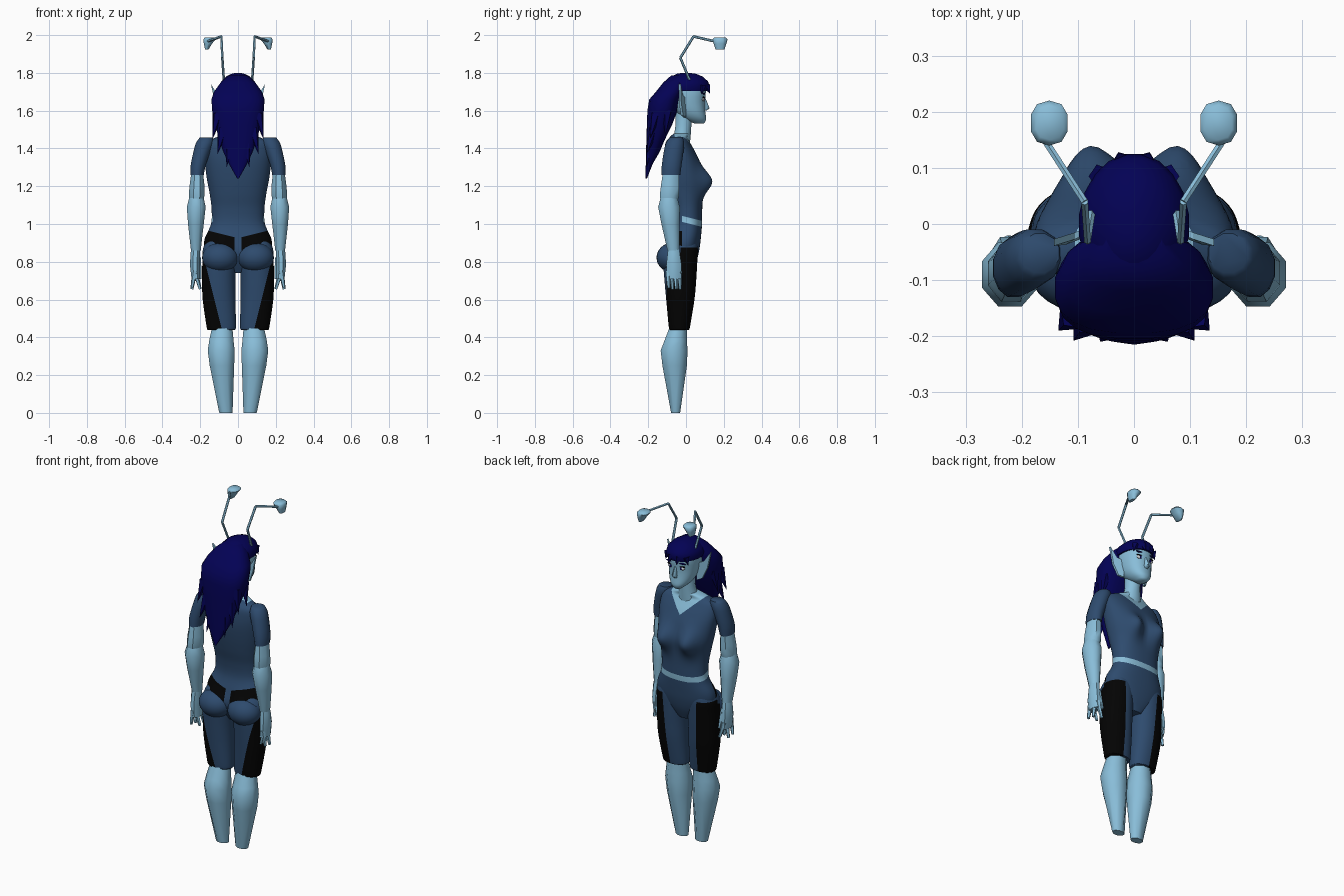
import bpy, bmesh, math
from math import sin, cos, pi, exp
from mathutils import Vector, Matrix

def mat(name, rgb):
    m = bpy.data.materials.new(name)
    m.diffuse_color = (*rgb, 1)
    return m

SKIN = mat("pale blue skin", (0.25, 0.51, 0.69))
SUIT = mat("slate blue cloth", (0.027, 0.07, 0.155))
BLACK = mat("black cloth", (0.001, 0.001, 0.001))
HAIR = mat("navy hair", (0.001, 0.0006, 0.09))
WHITE = mat("eye white", (0.7, 0.75, 0.8))

def finish(bm, name, mats, rule=None, cuts=(), mirror=False, angle=60):
    """Turn a bmesh into an object: cut colour borders, colour, smooth, mirror."""
    for co, no in cuts:
        bmesh.ops.bisect_plane(bm, geom=bm.verts[:] + bm.edges[:] + bm.faces[:],
                               plane_co=co, plane_no=no, dist=1e-5)
    bmesh.ops.recalc_face_normals(bm, faces=bm.faces[:])
    if rule:
        for f in bm.faces:
            f.material_index = rule(f.calc_center_median())
    me = bpy.data.meshes.new(name)
    bm.to_mesh(me)
    bm.free()
    for m in mats:
        me.materials.append(m)
    ob = bpy.data.objects.new(name, me)
    bpy.context.collection.objects.link(ob)
    bpy.ops.object.select_all(action='DESELECT')
    ob.select_set(True)
    bpy.context.view_layer.objects.active = ob
    bpy.ops.object.shade_smooth_by_angle(angle=math.radians(angle))
    if mirror:
        ob.modifiers.new("mirror", 'MIRROR').use_clip = False
    return ob

def resample(keys, sub):
    """Catmull-Rom interpolation between key rings."""
    out = []
    for i in range(len(keys) - 1):
        a, b, c, d = (keys[max(0, min(len(keys) - 1, i + k))] for k in (-1, 0, 1, 2))
        for s in range(sub):
            t = s / sub
            out.append(tuple(
                q + 0.5 * t * (r - p + t * (2*p - 5*q + 4*r - u + t * (3*(q - r) + u - p)))
                for p, q, r, u in zip(a, b, c, d)))
    return out + [keys[-1]]

def loft(name, keys, mats, n=8, p=2.0, sub=1, warp=None, **kw):
    """Skin horizontal superellipse rings given as (z, cx, cy, rx, ry)."""
    bm = bmesh.new()
    rings = []
    for z, cx, cy, rx, ry in (resample(keys, sub) if sub > 1 else keys):
        ring = []
        for k in range(n):
            a = 2 * pi * (k + 0.5) / n
            c, s = cos(a), sin(a)
            v = Vector((cx + rx * math.copysign(abs(c) ** (2 / p), c),
                        cy + ry * math.copysign(abs(s) ** (2 / p), s), z))
            ring.append(bm.verts.new(warp(v) if warp else v))
        rings.append(ring)
    for A, B in zip(rings, rings[1:]):
        for k in range(n):
            bm.faces.new((A[k], A[(k + 1) % n], B[(k + 1) % n], B[k]))
    bm.faces.new(rings[0])
    bm.faces.new(rings[-1])
    return finish(bm, name, mats, **kw)

def span(rows):
    """(z, half width, back y, front y) -> loft keys centred on x = 0."""
    return [(z, 0, (b + f) / 2, w, (f - b) / 2) for z, w, b, f in rows]

def ball(name, c, r, m, seg=16):
    bm = bmesh.new()
    bmesh.ops.create_uvsphere(bm, u_segments=seg, v_segments=seg // 2 + 2, radius=1,
                              matrix=Matrix.Translation(c) @ Matrix.Diagonal((*r, 1)))
    return finish(bm, name, [m], mirror=True)

def spike(name, a, b, r, m, r2=0.0, n=5):
    """Tapered rod from a to b."""
    a, b = Vector(a), Vector(b)
    bm = bmesh.new()
    rot = (b - a).to_track_quat('Z', 'Y').to_matrix().to_4x4()
    bmesh.ops.create_cone(bm, cap_ends=True, segments=n, radius1=r, radius2=r2, depth=(b - a).length,
                          matrix=Matrix.Translation((a + b) / 2) @ rot)
    return finish(bm, name, [m], mirror=True, angle=45)

# Torso: shaped chest and seat, open neckline, bare waist strip, black rear band
def shape(v):
    x = abs(v.x)
    f = max(0.0, min(1.0, v.y / 0.07))
    v.y += 0.057 * f * exp(-((x - 0.082) / 0.055) ** 2 - ((v.z - 1.225) / 0.07) ** 2)
    b = max(0.0, min(1.0, -(v.y + 0.02) / 0.05))
    v.y -= 0.035 * b * exp(-((x - 0.09) / 0.06) ** 2 - ((v.z - 0.84) / 0.06) ** 2)
    return v

def torso_colour(c):
    x = abs(c.x)
    if c.y > -0.06 and c.z > 1.362 + 0.95 * x:
        return 1
    if c.y > -0.02 and abs(c.z - 1.022 + 0.25 * c.y) < 0.016:
        return 1
    if c.y < -0.02 and x > 0.018 and 0.86 < c.z < 0.925 + 0.25 * x:
        return 2
    return 0

torso_cuts = [((0, 0, 1.022 + h), (0, 0.25, 1)) for h in (-0.016, 0.016)] + [((0, -0.02, 0), (0, 1, 0))]
for s in (-1, 1):
    torso_cuts += [((0, 0, 1.362), (s * 0.95, 0, 1)), ((0, 0, 0.925), (s * 0.25, 0, -1)),
                   ((s * 0.018, 0, 0), (1, 0, 0))]
loft("torso", span([
    (0.74, 0.05, -0.06, 0.03), (0.80, 0.13, -0.09, 0.055), (0.86, 0.175, -0.10, 0.07),
    (0.92, 0.177, -0.09, 0.078), (1.00, 0.143, -0.068, 0.085), (1.08, 0.14, -0.072, 0.086),
    (1.16, 0.15, -0.09, 0.088), (1.24, 0.165, -0.105, 0.09), (1.32, 0.175, -0.115, 0.075),
    (1.38, 0.178, -0.115, 0.05), (1.43, 0.167, -0.108, 0.022), (1.455, 0.125, -0.09, 0.01),
    (1.48, 0.05, -0.065, 0.02)]),
    [SUIT, SKIN, BLACK], n=64, p=2.3, sub=6, warp=shape, rule=torso_colour, cuts=torso_cuts)
ball("buttock", (0.094, -0.073, 0.822), (0.096, 0.083, 0.078), SUIT, 28)

# Shorts: blue inside, black outside
def shorts_colour(c):
    if c.z > 0.875:
        return 0
    return 1 if c.x > 0.09 + (0.25 * (c.z - 0.46) if c.y < -0.03 else 0.05 * (c.z - 0.44)) else 0

loft("shorts_leg", [
    (0.44, 0.088, -0.035, 0.073, 0.052), (0.46, 0.089, -0.035, 0.078, 0.057),
    (0.60, 0.10, -0.03, 0.087, 0.075), (0.70, 0.102, -0.03, 0.088, 0.084),
    (0.80, 0.10, -0.03, 0.089, 0.09), (0.87, 0.10, -0.022, 0.085, 0.085),
    (0.92, 0.095, -0.01, 0.065, 0.065)],
    [SUIT, BLACK], n=40, p=2.2, sub=5, rule=shorts_colour, mirror=True,
    cuts=[((0.09, 0, 0.46), (1, 0, -0.25)), ((0.09, 0, 0.44), (1, 0, -0.05)),
          ((0, -0.03, 0), (0, 1, 0)), ((0, 0, 0.875), (0, 0, 1))])

# Low-poly limbs
loft("lower_leg", [
    (0.0, 0.064, -0.055, 0.038, 0.026), (0.25, 0.085, -0.06, 0.07, 0.07),
    (0.33, 0.089, -0.063, 0.077, 0.077), (0.38, 0.088, -0.055, 0.07, 0.065),
    (0.45, 0.084, -0.042, 0.059, 0.05)], [SKIN], mirror=True, angle=50)
loft("sleeve", [
    (1.26, 0.216, -0.08, 0.036, 0.052), (1.31, 0.211, -0.076, 0.041, 0.054),
    (1.38, 0.192, -0.066, 0.046, 0.054), (1.43, 0.176, -0.058, 0.048, 0.05),
    (1.457, 0.168, -0.052, 0.036, 0.036)], [SUIT], n=12, sub=2, mirror=True)
loft("upper_arm", [
    (1.11, 0.22, -0.09, 0.036, 0.045), (1.15, 0.219, -0.088, 0.045, 0.055),
    (1.20, 0.217, -0.085, 0.043, 0.052), (1.27, 0.216, -0.08, 0.034, 0.046)],
    [SKIN], mirror=True, angle=50)
loft("forearm", [
    (0.86, 0.223, -0.067, 0.028, 0.034), (1.0, 0.223, -0.082, 0.045, 0.052),
    (1.09, 0.221, -0.09, 0.054, 0.062), (1.14, 0.22, -0.09, 0.041, 0.048)],
    [SKIN], mirror=True, angle=50)

# Hands
loft("palm", [
    (0.71, 0.224, -0.064, 0.024, 0.042), (0.78, 0.228, -0.064, 0.028, 0.044),
    (0.84, 0.226, -0.065, 0.028, 0.036), (0.88, 0.223, -0.066, 0.025, 0.03)],
    [SKIN], mirror=True, angle=50)
for i in range(4):
    y = -0.095 + 0.02 * i
    spike("finger", (0.228, y, 0.75), (0.222 + 0.022 * (-1) ** i, y + 0.004, 0.655 + 0.006 * (i == 0)),
          0.015, SKIN, 0.008)
spike("thumb", (0.215, -0.05, 0.82), (0.2, -0.028, 0.71), 0.02, SKIN, 0.008)

# Head and neck
loft("neck", [(1.41, 0, -0.03, 0.07, 0.05), (1.46, 0, -0.02, 0.054, 0.045),
              (1.52, 0, -0.014, 0.043, 0.043), (1.60, 0, -0.01, 0.043, 0.045)], [SKIN], n=16)
loft("head", span([
    (1.532, 0.022, 0.045, 0.095), (1.55, 0.044, 0.0, 0.106), (1.57, 0.06, -0.03, 0.106),
    (1.60, 0.073, -0.06, 0.102), (1.65, 0.082, -0.09, 0.10), (1.70, 0.085, -0.11, 0.106),
    (1.75, 0.075, -0.10, 0.09), (1.78, 0.04, -0.05, 0.05)]), [SKIN], n=24, p=2.25, sub=2)
loft("nose", [(1.60, 0, 0.098, 0.012, 0.01), (1.613, 0, 0.104, 0.015, 0.021),
              (1.665, 0, 0.096, 0.006, 0.008)], [SKIN], n=6)
ball("eye", (0.036, 0.091, 1.66), (0.02, 0.007, 0.01), WHITE)
ball("pupil", (0.034, 0.0955, 1.66), (0.008, 0.004, 0.009), HAIR, 10)
ball("upper_lid", (0.037, 0.092, 1.671), (0.023, 0.008, 0.003), BLACK, 10)
ball("eyebrow", (0.04, 0.095, 1.69), (0.026, 0.008, 0.004), HAIR, 10)

# Pointed ears, cut from a flat outline
bm = bmesh.new()
face = bm.faces.new([bm.verts.new(p) for p in (
    (0.07, 0.0, 1.665), (0.07, 0.0, 1.565), (0.095, -0.015, 1.575),
    (0.122, -0.025, 1.64), (0.143, -0.027, 1.74), (0.105, -0.015, 1.68))])
ext = bmesh.ops.extrude_face_region(bm, geom=[face])
for v in (g for g in ext["geom"] if isinstance(g, bmesh.types.BMVert)):
    v.co.y -= 0.012
finish(bm, "ear", [SKIN], mirror=True, angle=30)

# Hair: cap with fringe, long pointed fall, loose side tips
loft("hair_cap", span([
    (1.705, 0.094, -0.12, 0.117), (1.73, 0.099, -0.13, 0.126), (1.755, 0.09, -0.11, 0.118),
    (1.78, 0.065, -0.08, 0.09), (1.795, 0.035, -0.05, 0.055), (1.80, 0.012, -0.02, 0.02)]),
    [HAIR], n=20, p=2.0)
loft("hair_fall", span([
    (1.24, 0.004, -0.215, -0.207), (1.32, 0.05, -0.213, -0.175), (1.38, 0.078, -0.212, -0.14),
    (1.45, 0.102, -0.21, -0.11), (1.52, 0.12, -0.208, -0.075), (1.60, 0.138, -0.205, -0.045),
    (1.66, 0.142, -0.195, -0.032), (1.70, 0.128, -0.16, -0.015), (1.75, 0.092, -0.12, 0.0),
    (1.785, 0.05, -0.08, 0.02)]), [HAIR], n=20, p=2.5, angle=40)
for a, b, r in (((0.11, -0.10, 1.60), (0.134, -0.11, 1.465), 0.028),
                ((0.105, -0.16, 1.58), (0.135, -0.19, 1.45), 0.03),
                ((0.08, -0.17, 1.50), (0.108, -0.208, 1.37), 0.03),
                ((0.045, -0.185, 1.42), (0.06, -0.21, 1.30), 0.025),
                ((0.06, 0.085, 1.73), (0.075, 0.085, 1.685), 0.022),
                ((0.02, 0.108, 1.73), (0.028, 0.128, 1.69), 0.022)):
    spike("hair_tip", a, b, r, HAIR)

# Antennae: bent rods carrying shallow bowls
path = [(0.075, 0.02, 1.76), (0.083, -0.03, 1.88), (0.088, 0.04, 1.993), (0.158, 0.148, 1.968)]
for a, b in zip(path, path[1:]):
    spike("antenna_rod", a, b, 0.007, SKIN, 0.007, 6)
loft("antenna_bowl", [
    (1.925, 0.165, 0.18, 0.010, 0.024), (1.955, 0.159, 0.18, 0.023, 0.034),
    (1.978, 0.151, 0.18, 0.034, 0.04), (1.988, 0.15, 0.18, 0.026, 0.03)],
    [SKIN], n=10, p=2.4, mirror=True)
